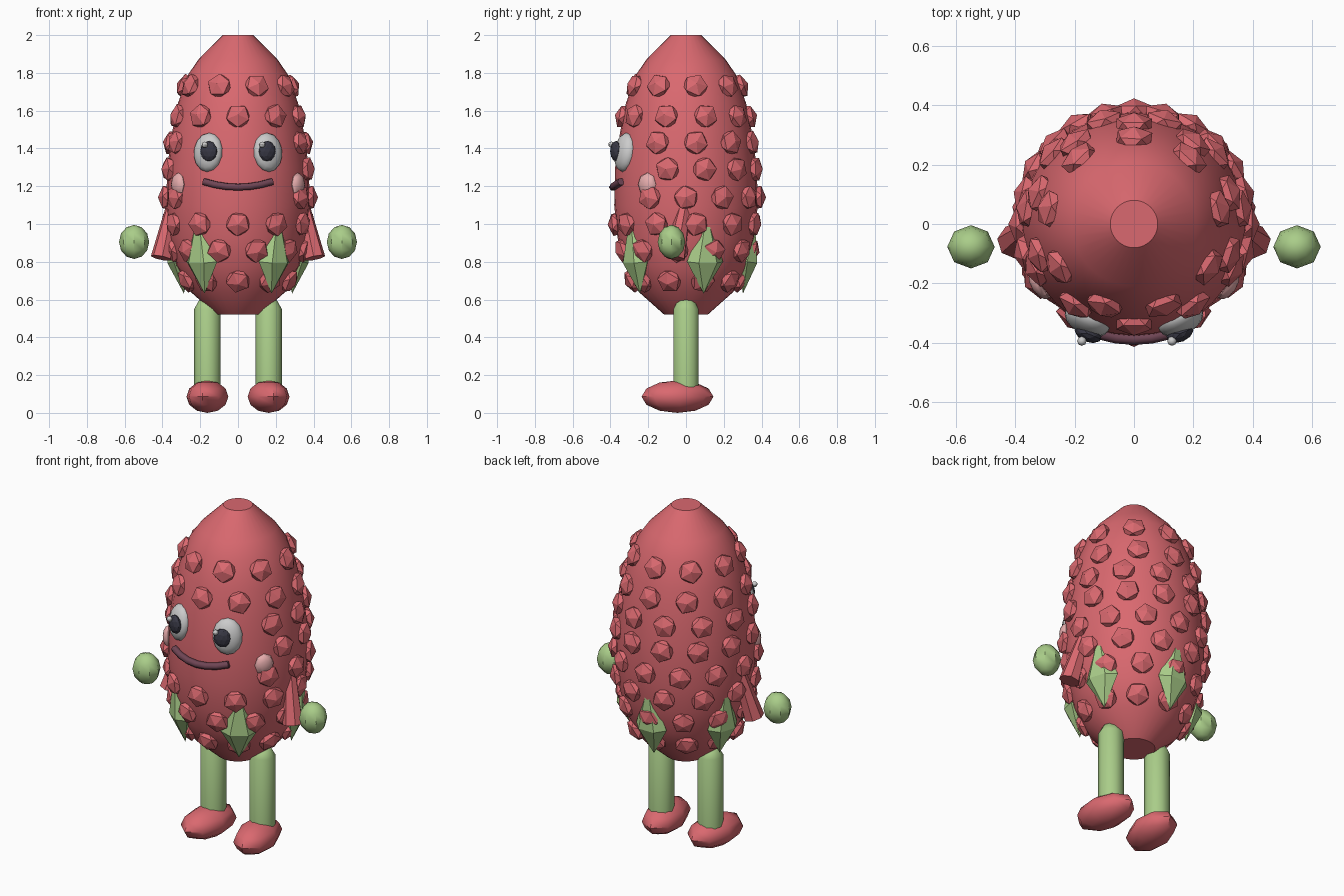
import bpy, bmesh, math, random
from mathutils import Matrix, Vector

if "Cube" in bpy.data.objects:
    bpy.data.objects.remove(bpy.data.objects["Cube"])

random.seed(4)

def material(name, rgb):
    m = bpy.data.materials.new(name)
    m.diffuse_color = (*rgb, 1)
    m.use_nodes = True
    m.node_tree.nodes["Principled BSDF"].inputs["Base Color"].default_value = m.diffuse_color
    return m

RED = material("red", (0.70, 0.14, 0.16))
GREEN = material("green", (0.40, 0.61, 0.25))
PINK = material("pink", (0.80, 0.42, 0.42))
MAUVE = material("mauve", (0.16, 0.06, 0.09))
DARK = material("dark", (0.04, 0.04, 0.06))

# body outline, bottom to top (radius, height)
PROFILE = [(0.115, 0.52), (0.25, 0.64), (0.325, 0.78), (0.363, 0.93), (0.38, 1.1), (0.375, 1.3),
           (0.35, 1.48), (0.318, 1.64), (0.265, 1.79), (0.21, 1.87), (0.08, 2.0)]

def finish(name, bm, mat=None, angle=None):
    bmesh.ops.recalc_face_normals(bm, faces=bm.faces)
    me = bpy.data.meshes.new(name)
    bm.to_mesh(me)
    bm.free()
    ob = bpy.data.objects.new(name, me)
    bpy.context.collection.objects.link(ob)
    if mat:
        me.materials.append(mat)
    if angle:
        bpy.ops.object.select_all(action='DESELECT')
        ob.select_set(True)
        bpy.context.view_layer.objects.active = ob
        bpy.ops.object.shade_smooth_by_angle(angle=math.radians(angle))
    return ob

def loft(bm, rings):
    """Skin a list of rings; single-point rings become tips, others are capped."""
    rows = [[bm.verts.new(p) for p in r] for r in rings]
    for a, b in zip(rows, rows[1:]):
        n = max(len(a), len(b))
        for i in range(n):
            j = (i + 1) % n
            if len(a) == 1:
                bm.faces.new((a[0], b[i], b[j]))
            elif len(b) == 1:
                bm.faces.new((a[i], a[j], b[0]))
            else:
                bm.faces.new((a[i], a[j], b[j], b[i]))
    for r in (rows[0], rows[-1]):
        if len(r) > 2:
            bm.faces.new(r)

def circle(r, z, n, x=0, y=0, sy=1):
    if r == 0:
        return [(x, y, z)]
    return [(x + r * math.cos(2 * math.pi * i / n), y + sy * r * math.sin(2 * math.pi * i / n), z)
            for i in range(n)]

def on_body(deg, z, lift=0.0):
    """Frame on the body: Z outward, Y up the surface; deg is measured from the front."""
    for (r0, z0), (r1, z1) in zip(PROFILE, PROFILE[1:]):
        if z0 <= z <= z1:
            r = r0 + (r1 - r0) * (z - z0) / (z1 - z0)
            break
    a = math.radians(deg)
    out = Vector((math.sin(a), -math.cos(a), 0))
    up = (out * (r1 - r0) + Vector((0, 0, z1 - z0))).normalized()
    side = Vector((math.cos(a), math.sin(a), 0))
    nrm = side.cross(up)
    m = Matrix((side, up, nrm)).transposed().to_4x4()
    m.translation = out * r + Vector((0, 0, z)) + nrm * lift
    return m

def ball(name, m, size, mat=None, seg=8, rings=6, angle=40):
    bm = bmesh.new()
    bmesh.ops.create_uvsphere(bm, u_segments=seg, v_segments=rings, radius=1,
                              matrix=m @ Matrix.Diagonal((*size, 1)))
    return finish(name, bm, mat, angle)

# body
bm = bmesh.new()
loft(bm, [circle(r, z, 32) for r, z in PROFILE])
finish("body", bm, RED, 35)

# rows of faceted bumps: height, count, half-step offset, width of face gap
bm = bmesh.new()
for z, n, half, gap in [(1.73, 9, 1, 0), (1.57, 10, 0, 0), (1.43, 11, 0, 50), (1.29, 12, 1, 50),
                        (1.14, 12, 0, 50), (1.0, 11, 0, 0), (0.86, 11, 1, 0), (0.70, 10, 0, 0)]:
    for i in range(n):
        deg = (i + half * 0.5) * 360 / n
        if min(deg, 360 - deg) < gap:
            continue
        spin = Matrix.Rotation(random.uniform(-0.6, 0.6), 4, 'Z')
        bmesh.ops.create_icosphere(bm, subdivisions=1, radius=1, matrix=on_body(deg, z) @ spin
                                   @ Matrix.Diagonal((0.07, 0.07, 0.045, 1)))
finish("bumps", bm, RED)

# leaves: flattened double pyramids hugging the lower body
for k in range(5):
    bm = bmesh.new()
    loft(bm, [circle(0, -0.17, 6), circle(0.1, 0, 6, sy=0.6), circle(0, 0.27, 6)])
    a = math.radians(36 + 72 * k)
    m = (Matrix.Rotation(a, 4, 'Z') @ Matrix.Translation((0, -0.325, 0.80))
         @ Matrix.Rotation(math.radians(8), 4, 'X'))
    bm.transform(m)
    finish("leaf", bm, GREEN)

for s in (-1, 1):
    # arm, flaring downwards, and separate hand
    bm = bmesh.new()
    top, end = Vector((s * 0.35, -0.01, 1.08)), Vector((s * 0.405, -0.06, 0.82))
    bmesh.ops.create_cone(bm, cap_ends=True, segments=7, radius1=0.035, radius2=0.058,
                          depth=(end - top).length,
                          matrix=Matrix.Translation((top + end) / 2)
                          @ (end - top).to_track_quat('Z', 'Y').to_matrix().to_4x4())
    finish("arm", bm, RED)
    ball("hand", Matrix.Translation((s * 0.55, -0.077, 0.905)), (0.08, 0.073, 0.09), GREEN)

    # leg with domed top, and foot
    bm = bmesh.new()
    loft(bm, [circle(r, z, 10, x=s * 0.162) for r, z in
              [(0.07, 0.1), (0.07, 0.55), (0.045, 0.595), (0, 0.61)]])
    finish("leg", bm, GREEN, 50)
    ball("foot", Matrix.Translation((s * 0.162, -0.045, 0.086))
         @ Matrix.Rotation(s * math.radians(8), 4, 'Z'), (0.112, 0.192, 0.086), RED)

    # eye, pupil, highlight
    eye = on_body(s * 26, 1.38, -0.005)
    ball("eye", eye, (0.082, 0.105, 0.05), None, 14, 10)
    bm = bmesh.new()
    bmesh.ops.create_icosphere(bm, subdivisions=2, radius=1,
                               matrix=Matrix.Translation((s * 0.155, -0.37, 1.385))
                               @ Matrix.Rotation(s * 0.4, 4, 'Z')
                               @ Matrix.Diagonal((0.048, 0.028, 0.055, 1)))
    finish("pupil", bm, DARK)
    ball("eye_highlight", Matrix.Translation((s * 0.152 - 0.024, -0.395, 1.42)), (0.016,) * 3)

    # cheek
    ball("cheek", on_body(s * 57, 1.21), (0.055, 0.062, 0.03), PINK)

# mouth: bent tube following the body
cu = bpy.data.curves.new("mouth", 'CURVE')
cu.dimensions = '3D'
cu.bevel_depth = 0.02
cu.bevel_resolution = 1
cu.use_fill_caps = True
sp = cu.splines.new('POLY')
sp.points.add(6)
for i, p in enumerate(sp.points):
    x = -0.18 + 0.06 * i
    p.co = (x, -math.sqrt(0.388 ** 2 - x * x), 1.195 + 0.9 * x * x, 1)
cu.materials.append(MAUVE)
bpy.context.collection.objects.link(bpy.data.objects.new("mouth", cu))
